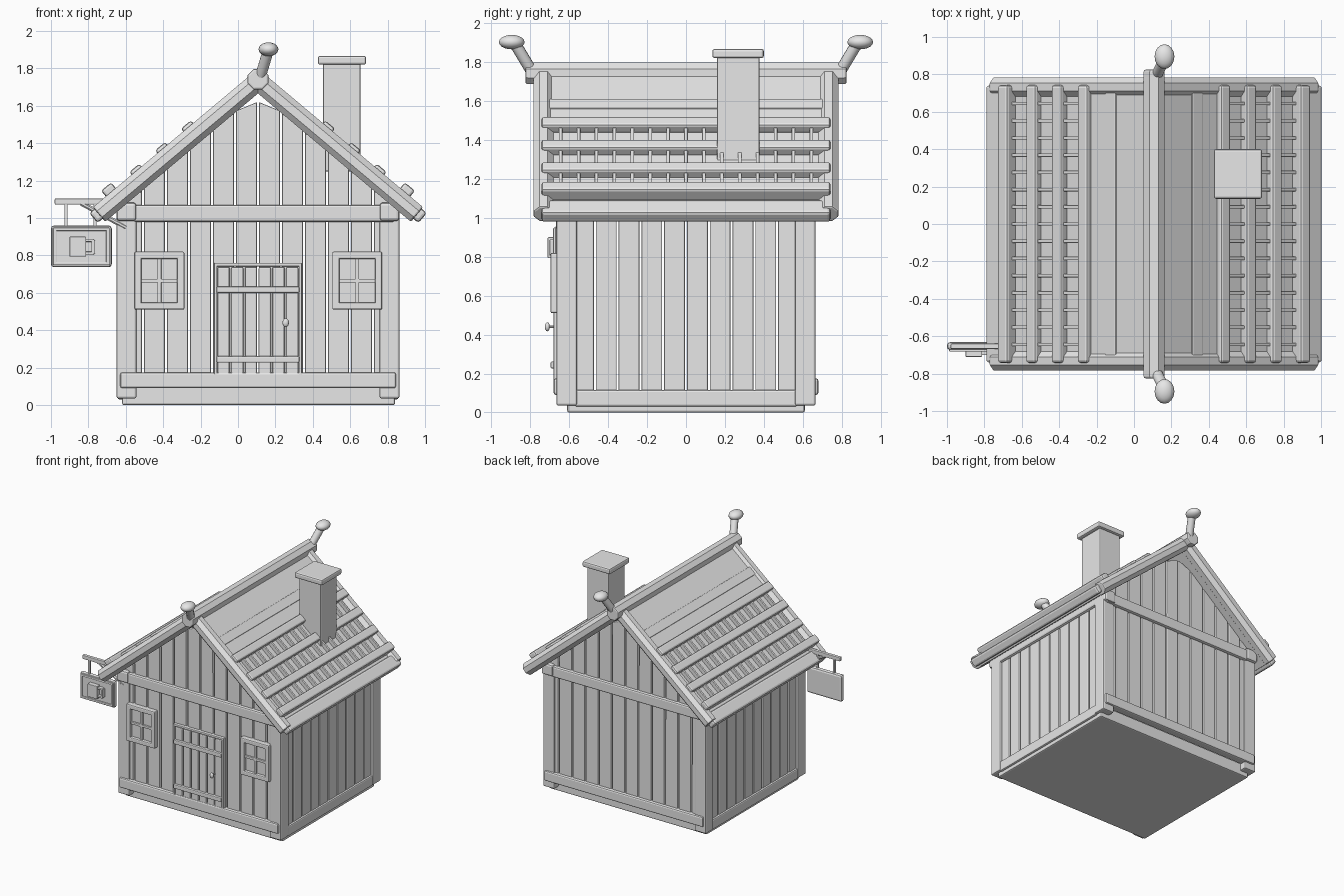
import bpy, bmesh, math
from mathutils import Matrix, Vector

old = bpy.data.objects.get("Cube")
if old:
    bpy.data.objects.remove(old, do_unlink=True)

grey = bpy.data.materials.new("plain_grey")
grey.use_nodes = True
grey.diffuse_color = (0.8, 0.8, 0.8, 1)
grey.node_tree.nodes["Principled BSDF"].inputs["Base Color"].default_value = (0.8, 0.8, 0.8, 1)

CX = 0.107                  # middle of the house
RIDGE = 1.732               # ridge height
PITCH = math.radians(40)    # roof slope


def finish(name, bm, bevel=0.0, smooth=False):
    bmesh.ops.recalc_face_normals(bm, faces=bm.faces)
    mesh = bpy.data.meshes.new(name)
    bm.to_mesh(mesh)
    bm.free()
    mesh.materials.append(grey)
    obj = bpy.data.objects.new(name, mesh)
    bpy.context.collection.objects.link(obj)
    if bevel:
        mod = obj.modifiers.new("soft_edges", "BEVEL")
        mod.width = bevel
        mod.segments = 2
        mod.limit_method = "ANGLE"
        mod.angle_limit = math.radians(50)
    if smooth:
        bpy.ops.object.select_all(action="DESELECT")
        obj.select_set(True)
        bpy.context.view_layer.objects.active = obj
        bpy.ops.object.shade_smooth_by_angle(angle=math.radians(35))
    return obj


def boxes(name, spans, bevel=0.01, matrix=Matrix()):
    """Each span is (x0, x1, y0, y1, z0, z1)."""
    bm = bmesh.new()
    for x0, x1, y0, y1, z0, z1 in spans:
        mid = Vector((x0 + x1, y0 + y1, z0 + z1)) / 2
        size = Matrix.Diagonal((x1 - x0, y1 - y0, z1 - z0, 1))
        bmesh.ops.create_cube(bm, size=1, matrix=matrix @ Matrix.Translation(mid) @ size)
    return finish(name, bm, bevel)


def rod(name, a, b, r, sides=8, bevel=0.0, smooth=False):
    a, b = Vector(a), Vector(b)
    turn = (b - a).to_track_quat("Z", "Y").to_matrix().to_4x4()
    spin = Matrix.Rotation(math.pi / sides, 4, "Z")
    bm = bmesh.new()
    bmesh.ops.create_cone(bm, cap_ends=True, segments=sides, radius1=r, radius2=r,
                          depth=(b - a).length,
                          matrix=Matrix.Translation((a + b) / 2) @ turn @ spin)
    return finish(name, bm, bevel, smooth)


def ball(name, centre, radii):
    bm = bmesh.new()
    bmesh.ops.create_uvsphere(bm, u_segments=16, v_segments=10, radius=1,
                              matrix=Matrix.Translation(centre) @ Matrix.Diagonal((*radii, 1)))
    return finish(name, bm, smooth=True)


# Floor and side sills
boxes("floor_base", [(-0.62, 0.84, -0.61, 0.61, 0, 0.1)])
boxes("side_sills", [(CX + s * 0.735 - 0.015, CX + s * 0.735 + 0.015, -0.57, 0.57, 0.03, 0.115)
                     for s in (-1, 1)])

# Corner posts and the plates lying on them
boxes("corner_posts", [(CX + s * 0.703 - 0.053, CX + s * 0.703 + 0.053,
                        t * 0.612 - 0.053, t * 0.612 + 0.053, 0.035, 1.02)
                       for s in (-1, 1) for t in (-1, 1)])
boxes("wall_plates", [(CX + s * 0.703 - 0.053, CX + s * 0.703 + 0.053, -0.69, 0.69, 0.985, 1.082)
                      for s in (-1, 1)], 0.015)

# Side wall planks
boxes("side_planks", [(CX + s * 0.715 - 0.02, CX + s * 0.715 + 0.02,
                       (i - 5) * 0.117 + 0.005, (i - 4) * 0.117 - 0.005, 0.11, 1.03)
                      for s in (-1, 1) for i in range(10)], 0.007)


# Gable wall planks, cut to the roof slope
def plank_wall(name, y):
    def top(x):
        return min(1.62, RIDGE - 0.06 - math.tan(PITCH) * abs(x - CX))
    bm = bmesh.new()
    width = 0.123
    for i in range(-6, 6):
        x0, x1 = CX + i * width + 0.005, CX + (i + 1) * width - 0.005
        face = bm.faces.new([bm.verts.new((x, y - 0.02, z)) for x, z in
                             ((x0, 0.1), (x1, 0.1), (x1, top(x1)), (x0, top(x0)))])
        grown = bmesh.ops.extrude_face_region(bm, geom=[face])["geom"]
        bmesh.ops.translate(bm, vec=(0, 0.04, 0),
                            verts=[g for g in grown if isinstance(g, bmesh.types.BMVert)])
    finish(name, bm, 0.007)


for side, t in (("front", -1), ("back", 1)):
    plank_wall(side + "_planks", t * 0.635)
    lo, hi = sorted((t * 0.61, t * 0.68))
    boxes(side + "_sill", [(-0.63, 0.845, lo, hi, 0.09, 0.175)], 0.012)
    boxes(side + "_tie_beam", [(-0.56, 0.84, lo, hi, 0.98, 1.07)], 0.012)

# Roof, laid out in slope space: x runs down the slope, z is the normal
Y = 0.742
for side, s in (("left", -1), ("right", 1)):
    slope = Matrix.Translation((CX, 0, RIDGE)) @ Matrix.Rotation(PITCH, 4, "Y")
    if s < 0:
        slope = (Matrix.Translation((CX, 0, RIDGE)) @ Matrix.Rotation(math.pi, 4, "Z")
                 @ Matrix.Rotation(PITCH, 4, "Y"))
    boxes(side + "_roof_slab", [(0.02, 1.11, -0.72, 0.72, -0.045, 0.018)], 0.005, slope)
    boxes(side + "_roof_boards", [(0.04, 0.25, -0.72, 0.72, 0, 0.03),
                                  (0.235, 0.31, -0.725, 0.725, 0, 0.04),
                                  (0.3, 0.43, -0.72, 0.72, 0, 0.035)], 0.006, slope)
    battens = [0.445, 0.625, 0.805, 0.985]
    boxes(side + "_roof_battens", [(c - 0.035, c + 0.035, -Y, Y, 0.01, 0.07 + 0.02 * (c > 0.9))
                                   for c in battens], 0.014, slope)
    boxes(side + "_eave_board", [(1.04, 1.145, -Y, Y, -0.03, 0.04)], 0.016, slope)
    boxes(side + "_roof_rungs", [(c, c + 0.18, i * 0.092 - 0.009, i * 0.092 + 0.009, 0.01, 0.048)
                                 for c in battens[:3] for i in range(-7, 8)], 0.003, slope)
    # Round verge poles along the gables
    for end, t in (("front", -1), ("back", 1)):
        rod(f"{side}_{end}_verge_pole", (CX, t * 0.732, RIDGE),
            (CX + s * 0.85, t * 0.732, RIDGE - 0.85 * math.tan(PITCH)), 0.055, 8, 0.01)

# Ridge pole with a leaning knob at each end
rod("ridge_pole", (CX, -0.825, 1.742), (CX, 0.825, 1.742), 0.06, 8, 0.01)
for end, t in (("front", -1), ("back", 1)):
    rod(end + "_knob_stem", (0.115, t * 0.785, 1.74), (0.16, t * 0.875, 1.89), 0.03, 12, smooth=True)
    ball(end + "_knob", (0.163, t * 0.895, 1.902), (0.053, 0.066, 0.037))

# Chimney
boxes("chimney", [(0.455, 0.655, 0.16, 0.378, 1.25, 1.83)], 0.008)
boxes("chimney_cap", [(0.427, 0.685, 0.135, 0.4, 1.82, 1.867)], 0.012)

# Windows: frame, glass border and crossbars
for side, c in (("left", 0.637), ("right", -0.42)):
    z0, z1 = 0.51, 0.82
    boxes(side + "_window_frame", [(c - 0.133, c - 0.095, -0.695, -0.63, z0, z1),
                                   (c + 0.095, c + 0.133, -0.695, -0.63, z0, z1),
                                   (c - 0.133, c + 0.133, -0.695, -0.63, z0, z0 + 0.038),
                                   (c - 0.133, c + 0.133, -0.695, -0.63, z1 - 0.038, z1)], 0.008)
    boxes(side + "_window_panes", [(c - 0.1, c + 0.1, -0.67, -0.63, z0 + 0.03, z1 - 0.03)], 0)
    boxes(side + "_window_bars", [(c - 0.01, c + 0.01, -0.685, -0.65, z0 + 0.03, z1 - 0.03),
                                  (c - 0.1, c + 0.1, -0.685, -0.65, 0.655, 0.675)], 0.003)

# Door
boxes("door_frame", [(-0.128, -0.112, -0.68, -0.62, 0.12, 0.76),
                     (0.325, 0.341, -0.68, -0.62, 0.12, 0.76),
                     (-0.128, 0.341, -0.68, -0.62, 0.742, 0.76)], 0.004)
boxes("door_planks", [(-0.11 + i * 0.0735, -0.045 + i * 0.0735, -0.675, -0.63, 0.12, 0.738)
                      for i in range(6)], 0.008)
boxes("door_braces", [(-0.115, 0.328, -0.695, -0.66, z, z + 0.034) for z in (0.227, 0.6)], 0.006)
ball("door_knob", (0.255, -0.712, 0.44), (0.017, 0.013, 0.023))
rod("door_knob_stem", (0.255, -0.67, 0.44), (0.255, -0.71, 0.44), 0.007)

# Hanging sign
boxes("sign_arm", [(-0.98, -0.64, -0.668, -0.64, 1.072, 1.104)], 0.005)
rod("sign_brace", (-0.84, -0.655, 1.08), (-0.6, -0.655, 0.95), 0.014, 8)
boxes("sign_hangers", [(x - 0.008, x + 0.008, -0.662, -0.646, 0.94, 1.08)
                       for x in (-0.92, -0.765)], 0)
boxes("sign_board", [(-1.0, -0.675, -0.673, -0.632, 0.737, 0.96)], 0.016)
boxes("sign_rim", [(-0.988, -0.687, -0.682, -0.66, z, z + 0.018) for z in (0.748, 0.931)]
      + [(x, x + 0.018, -0.682, -0.66, 0.748, 0.949) for x in (-0.988, -0.705)], 0.004)
boxes("sign_mug", [(-0.9, -0.812, -0.71, -0.66, 0.793, 0.9)], 0.003)
boxes("sign_mug_handle", [(-0.815, -0.77, -0.7, -0.66, 0.805, 0.82),
                          (-0.815, -0.77, -0.7, -0.66, 0.873, 0.888),
                          (-0.783, -0.765, -0.7, -0.66, 0.81, 0.883)], 0.003)
